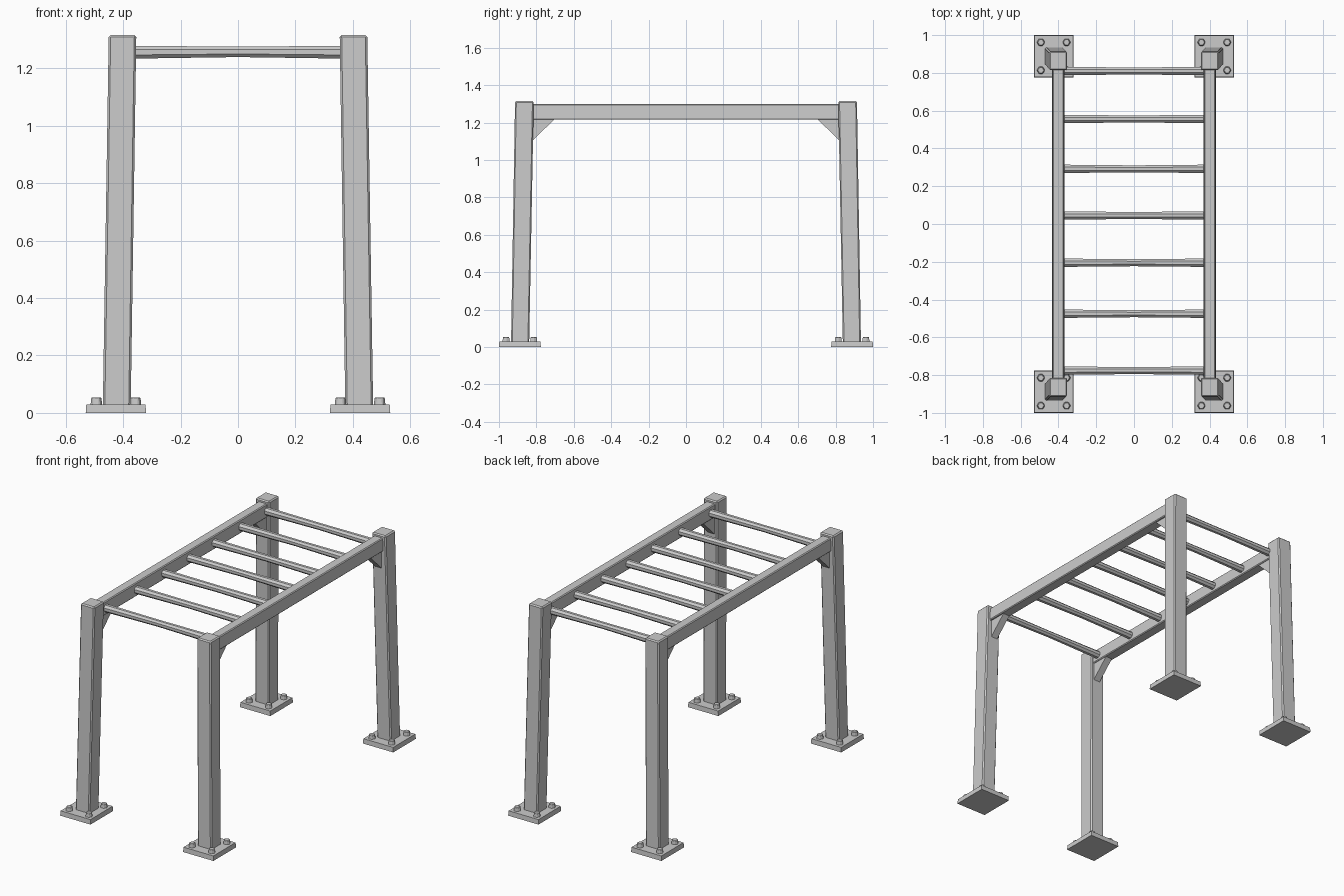
import bpy, bmesh, math
from mathutils import Vector

if "Cube" in bpy.data.objects:
    bpy.data.objects.remove(bpy.data.objects["Cube"])


def mesh_object(name, bm, bevel=0.0):
    bmesh.ops.recalc_face_normals(bm, faces=bm.faces)
    me = bpy.data.meshes.new(name)
    bm.to_mesh(me)
    bm.free()
    ob = bpy.data.objects.new(name, me)
    bpy.context.collection.objects.link(ob)
    if bevel:
        mod = ob.modifiers.new("edge_chamfer", "BEVEL")
        mod.width = bevel
        mod.segments = 1
    return ob


def loft(name, bottom, top, bevel=0.0):
    """Solid between two polygons with the same point count."""
    bm = bmesh.new()
    a = [bm.verts.new(p) for p in bottom]
    b = [bm.verts.new(p) for p in top]
    n = len(a)
    bm.faces.new(a[::-1])
    bm.faces.new(b)
    for i in range(n):
        j = (i + 1) % n
        bm.faces.new((a[i], a[j], b[j], b[i]))
    return mesh_object(name, bm, bevel)


def rect(cx, cy, z, w, d):
    return [(cx + sx * w / 2, cy + sy * d / 2, z)
            for sx, sy in ((-1, -1), (1, -1), (1, 1), (-1, 1))]


def disc(cx, cy, z, r, n):
    return [(cx + r * math.cos(math.tau * i / n),
             cy + r * math.sin(math.tau * i / n), z) for i in range(n)]


for sx, side in ((-1, "left"), (1, "right")):
    for sy, end in ((-1, "front"), (1, "back")):
        tag = f"{end}_{side}"
        px, py = sx * 0.425, sy * 0.888
        # base plate
        loft(f"base_plate_{tag}", rect(px, py, 0, 0.21, 0.224),
             rect(px, py, 0.03, 0.206, 0.22))
        # hex bolts at the plate corners
        for i, (bx, by) in enumerate(((-1, -1), (1, -1), (1, 1), (-1, 1))):
            x, y = px + bx * 0.068, py + by * 0.074
            loft(f"bolt_{tag}_{i}", disc(x, y, 0.025, 0.022, 6),
                 disc(x, y, 0.054, 0.019, 6), 0.003)
        # leaning post
        loft(f"post_{tag}", rect(sx * 0.422, sy * 0.887, 0.02, 0.097, 0.097),
             rect(sx * 0.402, sy * 0.864, 1.315, 0.096, 0.1), 0.007)
        # corner gusset under the rail
        tri = [(0.83, 1.095), (0.83, 1.225), (0.695, 1.225)]
        loft(f"gusset_{tag}",
             [(sx * 0.375, sy * y, z) for y, z in tri],
             [(sx * 0.42, sy * y, z) for y, z in tri])
    # side rail
    loft(f"side_rail_{side}", rect(sx * 0.4, 0, 1.215, 0.066, 1.68),
         rect(sx * 0.4, 0, 1.298, 0.06, 1.68), 0.005)

# rungs: eight-sided bars, slightly sagging and thinner at mid span
for k, y in enumerate((-0.776, -0.475, -0.205, 0.045, 0.292, 0.556, 0.81)):
    bm = bmesh.new()
    rings = []
    for x, r, dz in ((-0.385, 0.024, 0), (-0.2, 0.022, 0.001), (0, 0.02, 0.002),
                     (0.2, 0.022, 0.001), (0.385, 0.024, 0)):
        rings.append([bm.verts.new((x, y + r * math.cos(math.tau * (i + .5) / 8),
                                    1.255 + dz + r * math.sin(math.tau * (i + .5) / 8)))
                      for i in range(8)])
    for a, b in zip(rings, rings[1:]):
        for i in range(8):
            j = (i + 1) % 8
            bm.faces.new((a[i], a[j], b[j], b[i]))
    bm.faces.new(rings[0])
    bm.faces.new(rings[-1])
    mesh_object(f"rung_{k}", bm)
